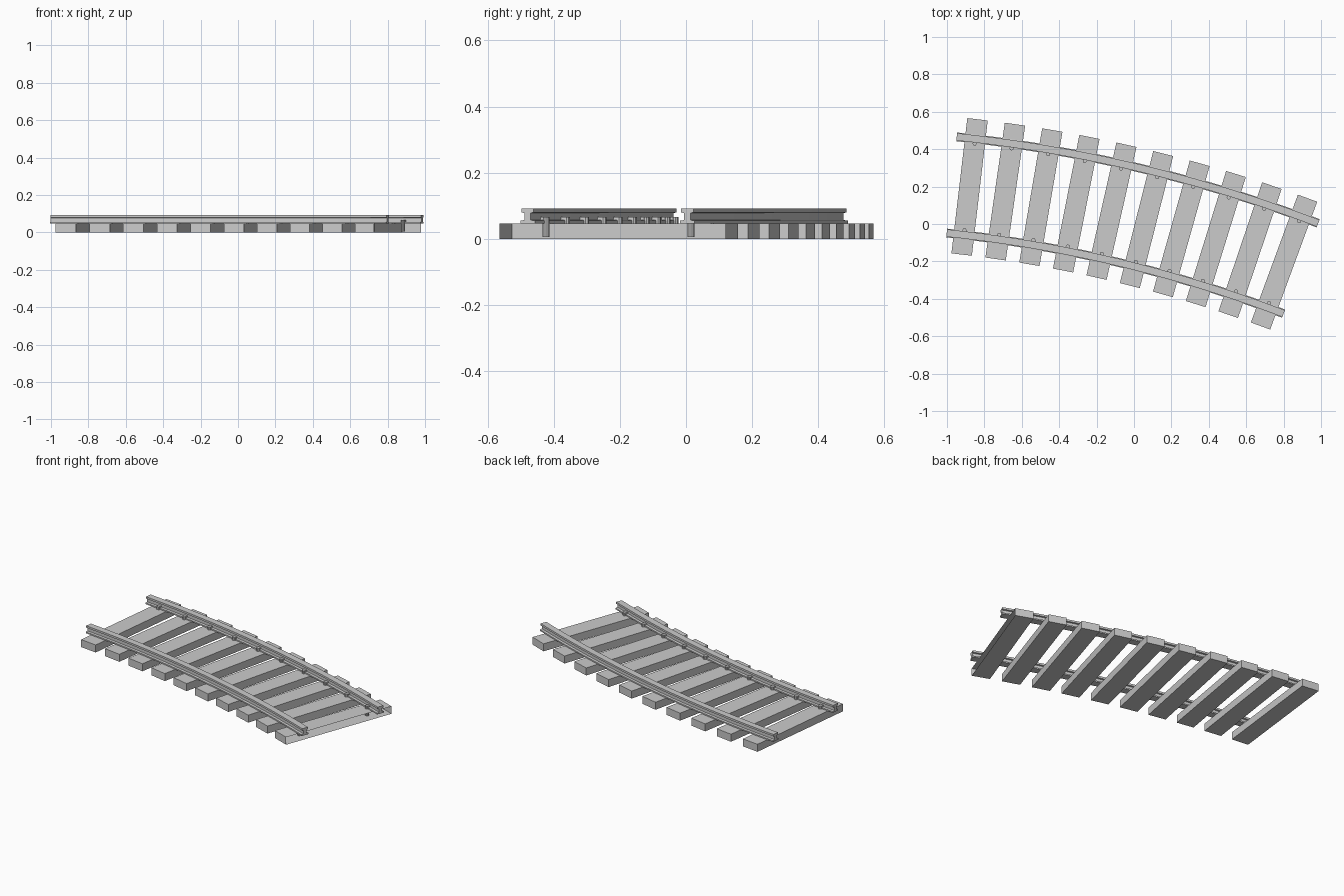
import bpy, bmesh
from math import sin, cos, radians, pi

if "Cube" in bpy.data.objects:
    bpy.data.objects.remove(bpy.data.objects["Cube"])

# Curve layout: arc centre, radii, and angles measured clockwise from +y
CX, CY = -1.737, -7.105
R_OUT, R_IN = 7.612, 7.095
R_MID = (R_OUT + R_IN) / 2
MID, SPAN, COUNT = 13.45, 15.0, 10
TOP = 0.047


def arc(r, a, z, t=0.0):
    """Point at radius r, angle a (degrees), height z, shifted t along the tangent."""
    a = radians(a)
    return (CX + r * sin(a) + t * cos(a), CY + r * cos(a) - t * sin(a), z)


def finish(bm, name):
    bmesh.ops.recalc_face_normals(bm, faces=bm.faces)
    me = bpy.data.meshes.new(name)
    bm.to_mesh(me)
    bm.free()
    ob = bpy.data.objects.new(name, me)
    bpy.context.collection.objects.link(ob)
    return ob


def loft(bm, rings):
    """Closed solid through rings of points."""
    rows = [[bm.verts.new(p) for p in ring] for ring in rings]
    n = len(rows[0])
    for a, b in zip(rows, rows[1:]):
        for i in range(n):
            bm.faces.new((a[i], a[(i + 1) % n], b[(i + 1) % n], b[i]))
    bm.faces.new(rows[0])
    return bm.faces.new(rows[-1])


def box(bm, a, r0, r1, t0, t1, z0, z1):
    rings = [[arc(r, a, z, t) for r, z in ((r0, z0), (r1, z0), (r1, z1), (r0, z1))]
             for t in (t0, t1)]
    return loft(bm, rings)


# Rails: I-shaped profile swept along the arc
half = [(0.0235, TOP), (0.0235, 0.055), (0.010, 0.057), (0.010, 0.078),
        (0.0195, 0.080), (0.0195, 0.092)]
profile = half + [(-x, z) for x, z in reversed(half)]
STEPS = 20
for name, radius in (("outer_rail", R_OUT), ("inner_rail", R_IN)):
    bm = bmesh.new()
    loft(bm, [[arc(radius + x, MID - SPAN / 2 + SPAN * i / STEPS, z) for x, z in profile]
              for i in range(STEPS + 1)])
    finish(bm, name)

step = SPAN / COUNT
for k in range(COUNT):
    ang = MID - SPAN / 2 + step * (k + 0.5)

    # Sleepers: the last one is open on its outward long side
    bm = bmesh.new()
    end = box(bm, ang, R_MID - 0.364, R_MID + 0.364, -0.055, 0.055, 0, TOP)
    bmesh.ops.recalc_face_normals(bm, faces=bm.faces)
    if k == COUNT - 1:
        bmesh.ops.delete(bm, geom=[end], context='FACES_ONLY')
    finish(bm, f"sleeper_{k + 1}")

    # Spikes on the gauge side of each rail, with a head hooked over the foot
    bm = bmesh.new()
    for radius, side in ((R_OUT, -1), (R_IN, 1)):
        rs = radius + side * 0.025
        loft(bm, [[arc(rs + 0.011 * cos(2 * pi * i / 10), ang, z, 0.011 * sin(2 * pi * i / 10))
                   for i in range(10)] for z in (0.005, 0.066)])
        r0, r1 = sorted((rs, radius + side * 0.009))
        box(bm, ang, r0, r1, -0.010, 0.010, 0.0565, 0.0655)
    finish(bm, f"spikes_{k + 1}")
